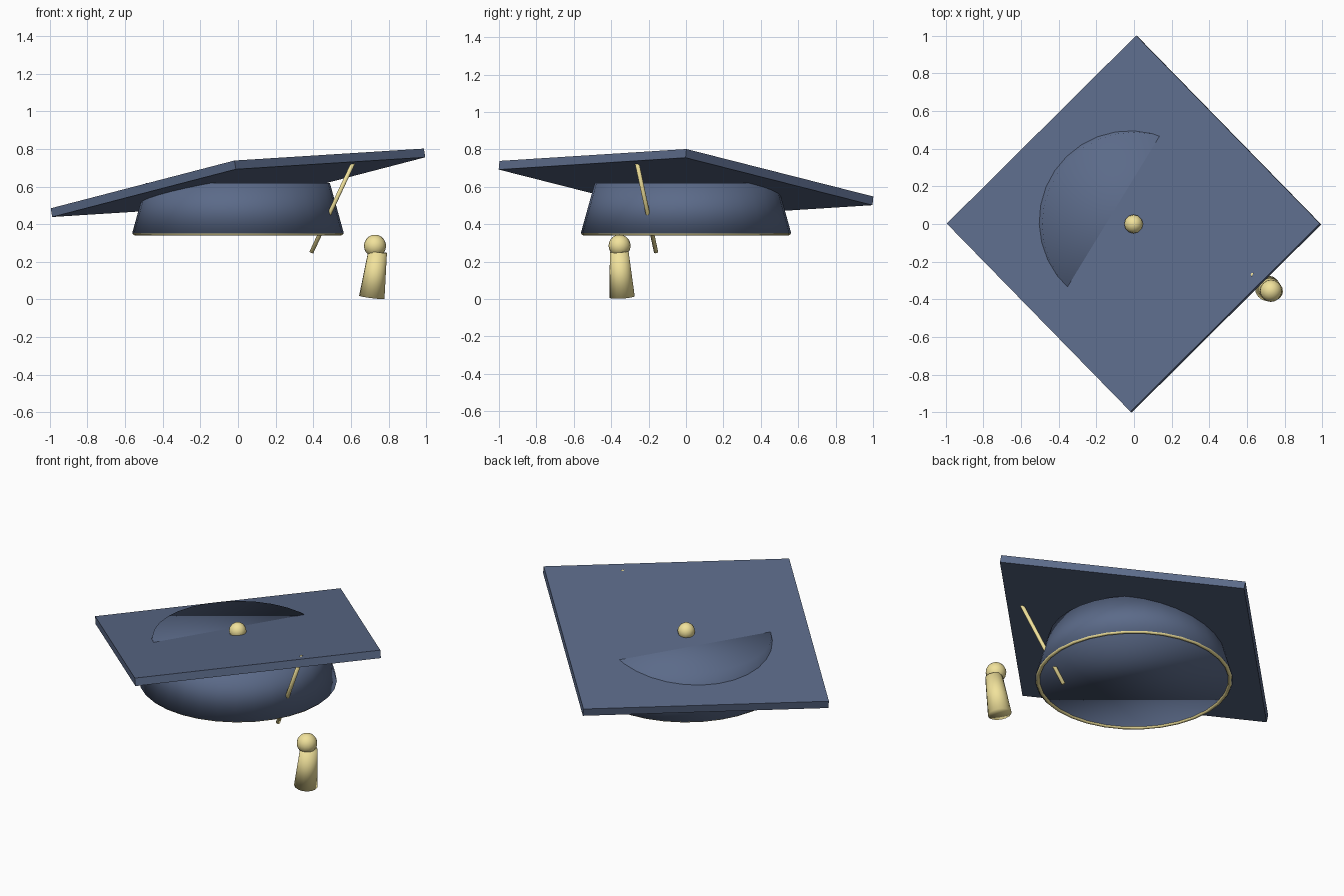
import bpy, math
from mathutils import Vector

if "Cube" in bpy.data.objects:
    bpy.data.objects.remove(bpy.data.objects["Cube"])


def material(name, color):
    m = bpy.data.materials.new(name)
    m.diffuse_color = color
    m.use_nodes = True
    m.node_tree.nodes["Principled BSDF"].inputs["Base Color"].default_value = m.diffuse_color
    return m


BLUE = material("navy_cloth", (0.105, 0.145, 0.25, 1))
GOLD = material("gold_thread", (0.88, 0.76, 0.33, 1))


def finish(name, mat, smooth=True):
    ob = bpy.context.object
    ob.name = ob.data.name = name
    ob.data.materials.append(mat)
    if smooth:
        bpy.ops.object.shade_smooth()
    return ob


def tapered_rod(name, bottom, top, r_bottom, r_top, sides):
    """Round, capped rod running between two points."""
    a, b = Vector(bottom), Vector(top)
    bpy.ops.mesh.primitive_cone_add(
        vertices=sides, radius1=r_bottom, radius2=r_top, depth=(b - a).length,
        end_fill_type='TRIFAN', location=(a + b) / 2,
        rotation=(b - a).to_track_quat('Z', 'Y').to_euler())
    return finish(name, GOLD)


def ball(name, center, radius, segments, rings):
    bpy.ops.mesh.primitive_uv_sphere_add(
        segments=segments, ring_count=rings, radius=radius, location=center)
    return finish(name, GOLD)


# Crown: tapered band, closed at top and bottom, softly shaded across its rims
bpy.ops.mesh.primitive_cone_add(vertices=32, radius1=0.563, radius2=0.488, depth=0.27,
                                end_fill_type='NGON', location=(0, 0, 0.485))
finish("crown", BLUE)

# Gold trim around the lower rim
bpy.ops.mesh.primitive_torus_add(major_segments=32, minor_segments=8, major_radius=0.548,
                                 minor_radius=0.012, location=(0, 0, 0.352))
finish("rim_trim", GOLD)

# Tilted square board, corners on the x and y axes
bpy.ops.mesh.primitive_cylinder_add(
    vertices=4, radius=1.004, depth=0.047, location=(0, 0, 0.62),
    rotation=(-math.asin(0.096), -math.asin(0.158), 0))
finish("board", BLUE, smooth=False)

# Button in the middle of the board
ball("button", (-0.002, 0, 0.66), 0.05, 12, 8)

# Straight cord through the board and band
tapered_rod("cord", (0.39, -0.16, 0.25), (0.633, -0.271, 0.77), 0.012, 0.012, 8)

# Tassel: knot and flared skirt
ball("tassel_knot", (0.728, -0.355, 0.285), 0.059, 16, 10)
tapered_rod("tassel_skirt", (0.711, -0.342, 0.011), (0.742, -0.357, 0.253), 0.068, 0.05, 16)
